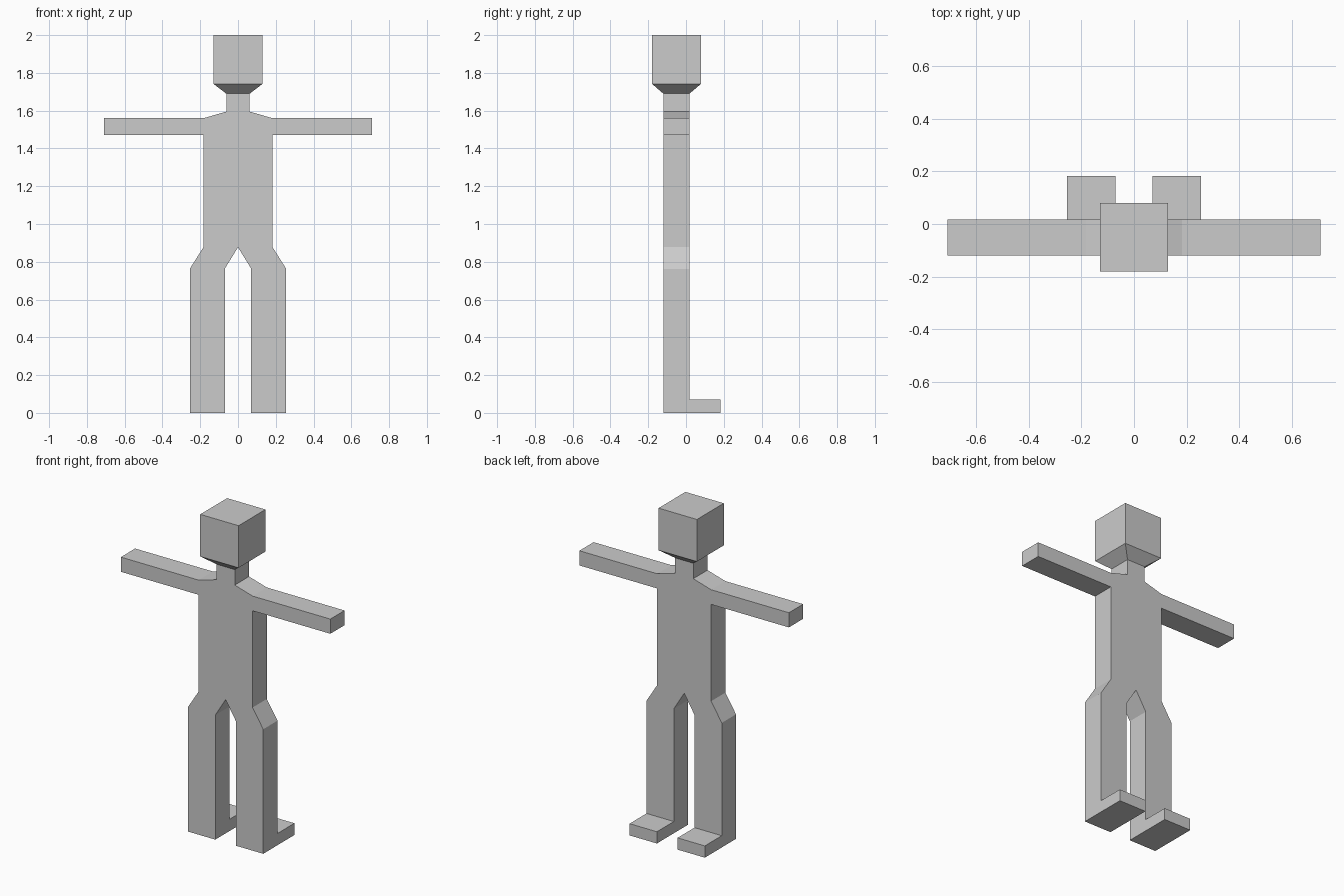
import bpy, bmesh

if "Cube" in bpy.data.objects:
    bpy.data.objects.remove(bpy.data.objects["Cube"])

FRONT, BACK = -0.12, 0.018   # body depth range

grey = bpy.data.materials.new("plain grey")
grey.diffuse_color = (0.6, 0.6, 0.6, 1)
grey.use_nodes = True
grey.node_tree.nodes["Principled BSDF"].inputs["Base Color"].default_value = grey.diffuse_color


def finish(name, bm):
    bmesh.ops.recalc_face_normals(bm, faces=bm.faces)
    mesh = bpy.data.meshes.new(name)
    bm.to_mesh(mesh)
    bm.free()
    mesh.materials.append(grey)
    obj = bpy.data.objects.new(name, mesh)
    bpy.context.collection.objects.link(obj)
    return obj


def extrude_profile(name, points, direction, axis_point):
    """Extrude a closed outline along a direction."""
    bm = bmesh.new()
    face = bm.faces.new([bm.verts.new(axis_point(a, b)) for a, b in points])
    new = bmesh.ops.extrude_face_region(bm, geom=[face])["geom"]
    bmesh.ops.translate(bm, vec=direction,
                        verts=[v for v in new if isinstance(v, bmesh.types.BMVert)])
    return finish(name, bm)


# Body: one outline for torso, arms, neck and legs, mirrored about x = 0
half = [(0.062, 1.69), (0.062, 1.595), (0.183, 1.56), (0.71, 1.56), (0.71, 1.47),
        (0.183, 1.47), (0.183, 0.877), (0.255, 0.763), (0.255, 0.0),
        (0.07, 0.0), (0.07, 0.763)]
outline = half + [(0, 0.877)] + [(-x, z) for x, z in reversed(half)]
extrude_profile("body", outline, (0, BACK - FRONT, 0), lambda x, z: (x, FRONT, z))

# Feet: low blocks behind each leg
for side, name in ((1, "foot_right"), (-1, "foot_left")):
    foot = [(BACK, 0), (0.182, 0), (0.182, 0.072), (BACK, 0.072)]
    extrude_profile(name, foot, (side * 0.185, 0, 0),
                    lambda y, z: (side * 0.07, y, z))

# Head: cube with a tapered chin meeting the neck
bm = bmesh.new()
rings = []
for x, y0, y1, z in ((0.062, FRONT, BACK, 1.69), (0.13, -0.18, 0.08, 1.742),
                     (0.13, -0.18, 0.08, 2.0)):
    rings.append([bm.verts.new(p) for p in
                  ((-x, y0, z), (x, y0, z), (x, y1, z), (-x, y1, z))])
for low, high in zip(rings, rings[1:]):
    for i in range(4):
        j = (i + 1) % 4
        bm.faces.new((low[i], low[j], high[j], high[i]))
bm.faces.new(rings[0])
bm.faces.new(rings[-1])
finish("head", bm)
